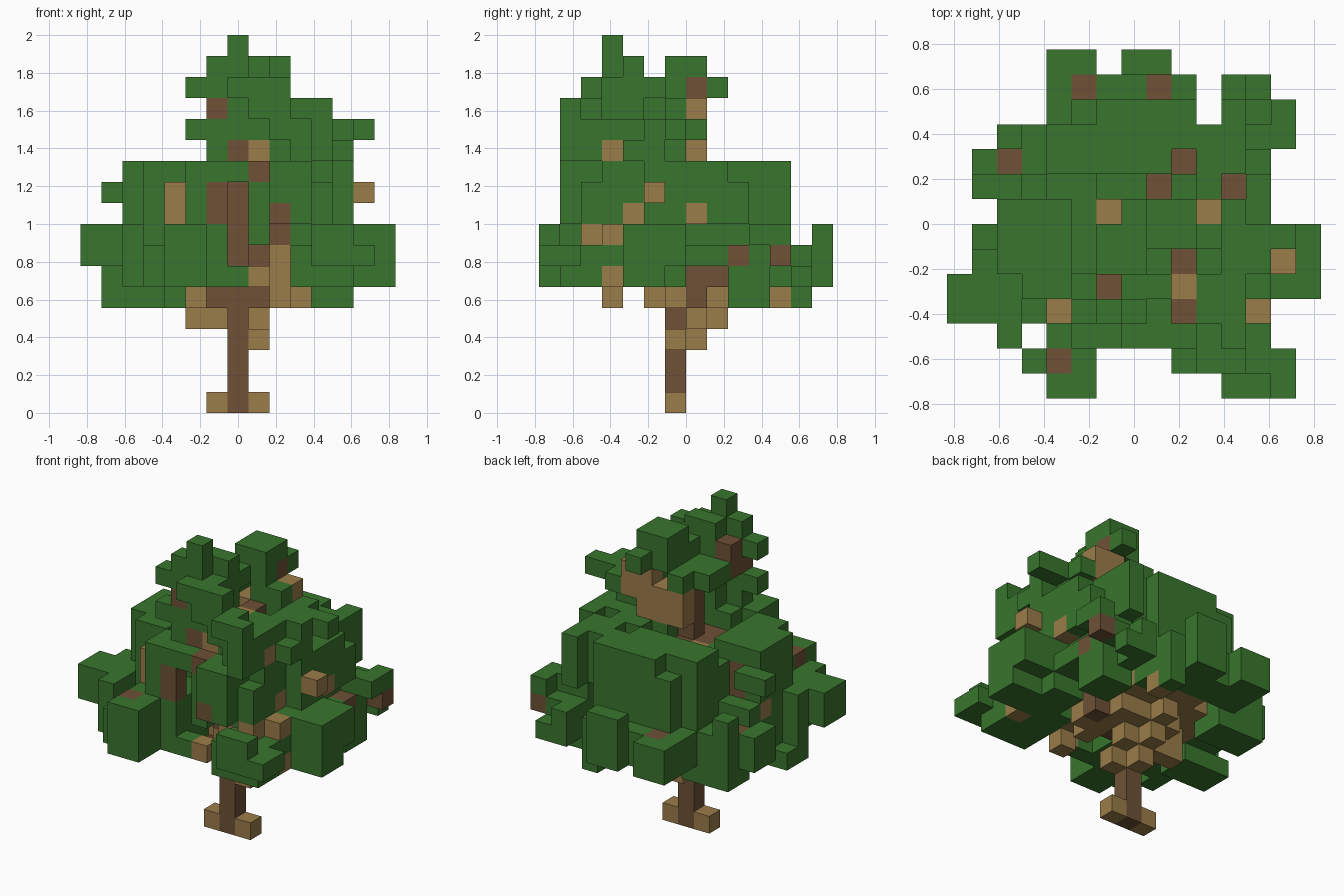
import bpy
import bmesh
from mathutils import Vector

if "Cube" in bpy.data.objects:
    bpy.data.objects.remove(bpy.data.objects["Cube"])

U = 2 / 18  # cube size; cells are (column x, row y, layer z)
LEAF, DARK, LIGHT = 0, 1, 2


def material(name, rgb):
    m = bpy.data.materials.new(name)
    m.diffuse_color = (*rgb, 1)
    m.use_nodes = True
    m.node_tree.nodes["Principled BSDF"].inputs["Base Color"].default_value = m.diffuse_color
    return m


MATS = [material("leaf green", (0.040, 0.178, 0.026)),
        material("dark bark", (0.158, 0.083, 0.037)),
        material("light bark", (0.330, 0.205, 0.067))]

cells = {}  # cell -> [part, colour]


def block(x0, x1, y0, y1, z0, z1):
    return [(x, y, z) for x in range(x0, x1 + 1)
            for y in range(y0, y1 + 1) for z in range(z0, z1 + 1)]


def fill(part, colour, boxes):
    for box in boxes:
        for c in block(*box):
            cells[c] = [part, colour]


# Leaf clumps: (x0, x1, y0, y1, z0, z1) in whole cubes
fill("lower_front_leaves", LEAF, [
    (-3, -2, -7, -6, 6, 8), (-4, -4, -6, -6, 6, 7), (-5, -5, -5, -4, 6, 8),
    (-7, -5, -4, -3, 7, 8), (-6, -4, -2, -2, 6, 8), (-3, -1, -5, -3, 6, 8),
    (0, 1, -5, -5, 6, 6), (3, 5, -6, -5, 6, 7), (4, 6, -7, -6, 7, 7),
    (4, 5, -7, -7, 8, 8), (3, 5, -4, -3, 6, 8), (4, 7, -3, -2, 6, 8),
    (5, 7, -1, -1, 7, 8), (4, 5, -2, -1, 6, 6), (-6, -4, -2, -1, 5, 5),
    (-4, -4, -4, -3, 6, 6), (1, 1, -5, -4, 8, 8), (4, 4, -5, -5, 8, 8)])
fill("lower_back_leaves", LEAF, [
    (4, 5, 0, 2, 7, 7), (4, 4, 0, 2, 8, 8), (4, 5, 2, 3, 5, 6),
    (4, 5, 3, 3, 7, 8), (4, 4, 4, 5, 6, 7), (5, 5, 5, 5, 6, 6),
    (5, 6, 4, 4, 7, 7), (6, 6, 3, 4, 8, 8), (1, 2, 3, 4, 6, 8),
    (1, 2, 5, 5, 6, 7), (0, 1, 5, 6, 6, 7), (0, 1, 6, 6, 8, 8),
    (-3, -2, 4, 6, 6, 7), (-1, 0, 4, 5, 6, 7), (-5, -3, 2, 3, 5, 7),
    (-6, -5, 1, 2, 6, 7), (-5, -4, -1, 1, 6, 8), (2, 2, 4, 5, 5, 5)])
fill("middle_leaves", LEAF, [
    (-5, -3, -2, 0, 9, 11), (-4, -3, -3, -3, 8, 11), (-3, -1, -2, 1, 8, 10),
    (-6, -5, 1, 1, 10, 10), (-3, -2, 2, 3, 8, 11), (-5, -5, 3, 3, 8, 8),
    (-2, -2, 4, 4, 8, 10), (-1, 2, 2, 4, 8, 11), (3, 4, 1, 3, 9, 11),
    (5, 5, 0, 2, 9, 10), (5, 5, 1, 1, 11, 11), (4, 4, 4, 4, 9, 11),
    (3, 5, -2, 0, 9, 11), (3, 4, -4, -3, 8, 11), (1, 3, -5, -4, 9, 11),
    (2, 3, -6, -6, 9, 11), (-2, -2, -5, -4, 9, 11), (-1, 0, -5, -3, 11, 11),
    (6, 6, -2, -2, 10, 10), (4, 4, -5, -5, 9, 10), (1, 2, -3, 1, 11, 11)])
fill("crown_leaves", LEAF, [
    (2, 4, -4, -4, 12, 12), (2, 5, -3, -2, 12, 12), (3, 4, -1, -1, 12, 12),
    (1, 4, -4, -3, 12, 13), (3, 3, -5, -5, 12, 14), (2, 2, -5, -5, 13, 14),
    (1, 1, -4, -3, 14, 14), (1, 1, -5, -5, 14, 14), (4, 4, -6, -5, 12, 13),
    (3, 4, -6, -6, 14, 14), (-1, -1, -4, -4, 12, 14), (0, 0, -4, -3, 12, 14),
    (-2, -1, -4, -4, 13, 13), (4, 5, -2, -1, 13, 13), (3, 3, -1, -1, 13, 13),
    (6, 6, -1, -1, 13, 13), (4, 4, 0, 0, 13, 13)])
fill("crown_tips", LEAF, [
    (0, 0, -2, 0, 14, 14), (-1, -1, -2, -1, 14, 14), (-1, 0, -4, -4, 15, 16),
    (0, 0, -3, -3, 15, 16), (-2, -1, -4, -4, 15, 15), (0, 0, -4, -4, 17, 17),
    (0, 1, -4, -4, 15, 15), (0, 2, -5, -5, 15, 15), (1, 1, -3, -2, 15, 15),
    (1, 1, -3, -3, 16, 16), (1, 2, -1, 0, 15, 16), (2, 2, 1, 1, 15, 15),
    (2, 3, -1, 0, 14, 14)])

# Branches fan out under the leaves and prop up the crown
fill("branches", LIGHT, [
    (1, 1, -1, -1, 3, 3), (0, 0, 0, 0, 3, 3), (-2, 1, 0, 0, 4, 4),
    (0, 0, 1, 1, 4, 4), (-2, 3, -1, 0, 5, 5), (-1, 2, 1, 1, 5, 5),
    (-2, -2, -2, -2, 5, 5), (2, 2, -2, -2, 5, 5), (0, 0, 2, 2, 5, 5),
    (-3, 3, -1, 1, 6, 6), (-2, 2, -2, 2, 6, 6), (-1, 0, 3, 3, 6, 6),
    (2, 2, -4, -4, 5, 8), (1, 2, -3, -3, 6, 7), (0, 1, -1, 0, 12, 13),
    (2, 3, 0, 0, 13, 14), (2, 2, 0, 0, 12, 12), (2, 2, -3, -3, 13, 13),
    (-3, -3, -4, -4, 9, 10), (-5, -5, 0, 0, 8, 8)])

# Trunk, its thick core and the dark limbs
fill("trunk", DARK, [
    (0, 0, -1, -1, 0, 13), (-1, 1, -1, 0, 5, 5), (-1, 3, 0, 1, 6, 6),
    (3, 3, 0, 0, 5, 5), (-1, 1, -2, 1, 7, 10), (-1, -1, -5, -5, 9, 10),
    (2, 3, 0, 2, 7, 8), (2, 2, -2, -2, 13, 13), (2, 2, -4, -4, 13, 13),
    (-1, -1, -3, -3, 14, 15), (-4, -4, 0, 0, 9, 10)])
fill("roots", LIGHT, [(-1, -1, -1, -1, 0, 0), (1, 1, -1, -1, 0, 0)])

# Hollows where bark shows between the leaves
for hollow in [(2, 2, 2, 2, 10, 11), (1, 1, 1, 1, 11, 11),
               (4, 4, 1, 1, 11, 11), (-1, 0, 1, 1, 9, 10)]:
    for c in block(*hollow):
        cells.pop(c, None)
fill("middle_leaves", LEAF, [(-1, 0, 1, 1, 9, 9)])


def paint(axis, sign, colour, spots):
    """Colour the outermost cube seen along one axis at each spot."""
    for spot in spots:
        row = [c for c in cells if c[:axis] + c[axis + 1:] == spot]
        if row:
            cells[max(row, key=lambda c: sign * c[axis])][1] = colour


# Bark showing through the leaves on top, front and right
paint(2, 1, DARK, [(-2, 5), (1, 5), (-5, 2), (2, 2), (1, 1), (4, 1), (-3, -6)])
paint(2, 1, LIGHT, [(-1, 0), (3, 0), (5, -4), (6, -2)])
paint(1, -1, DARK, [(-1, 14), (0, 12), (1, 11), (1, 7), (2, 9), (2, 8)])
paint(1, -1, LIGHT, [(1, 12), (2, 7), (2, 6), (1, 6)])
paint(0, 1, DARK, [(0, 15), (2, 7), (4, 7)])
paint(0, 1, LIGHT, [(-4, 12), (-2, 10), (-3, 9), (0, 9), (-5, 8), (-4, 8),
                    (-4, 6), (0, 12), (0, 14), (4, 5)])


def build(part):
    """Make one mesh from the exposed cube faces of a part."""
    bm = bmesh.new()
    for cell, (owner, colour) in cells.items():
        if owner != part:
            continue
        centre = Vector((cell[0], cell[1] + 0.5, cell[2] + 0.5))
        for axis in range(3):
            for sign in (-1, 1):
                n = Vector((0, 0, 0))
                n[axis] = sign
                if tuple(int(c + d) for c, d in zip(cell, n)) in cells:
                    continue
                a = Vector((0, 0, 0))
                a[(axis + 1) % 3] = 1
                b = n.cross(a)
                f = bm.faces.new([bm.verts.new((centre + (n + a * p + b * q) / 2) * U)
                                  for p, q in ((-1, -1), (1, -1), (1, 1), (-1, 1))])
                f.material_index = colour
    bmesh.ops.remove_doubles(bm, verts=bm.verts, dist=0.001)
    # Join flush faces of one colour
    bmesh.ops.dissolve_limit(bm, angle_limit=0.01, verts=bm.verts,
                             edges=bm.edges, delimit={'MATERIAL'})
    mesh = bpy.data.meshes.new(part)
    bm.to_mesh(mesh)
    bm.free()
    for m in MATS:
        mesh.materials.append(m)
    bpy.context.collection.objects.link(bpy.data.objects.new(part, mesh))


for name in sorted({owner for owner, _ in cells.values()}):
    build(name)
